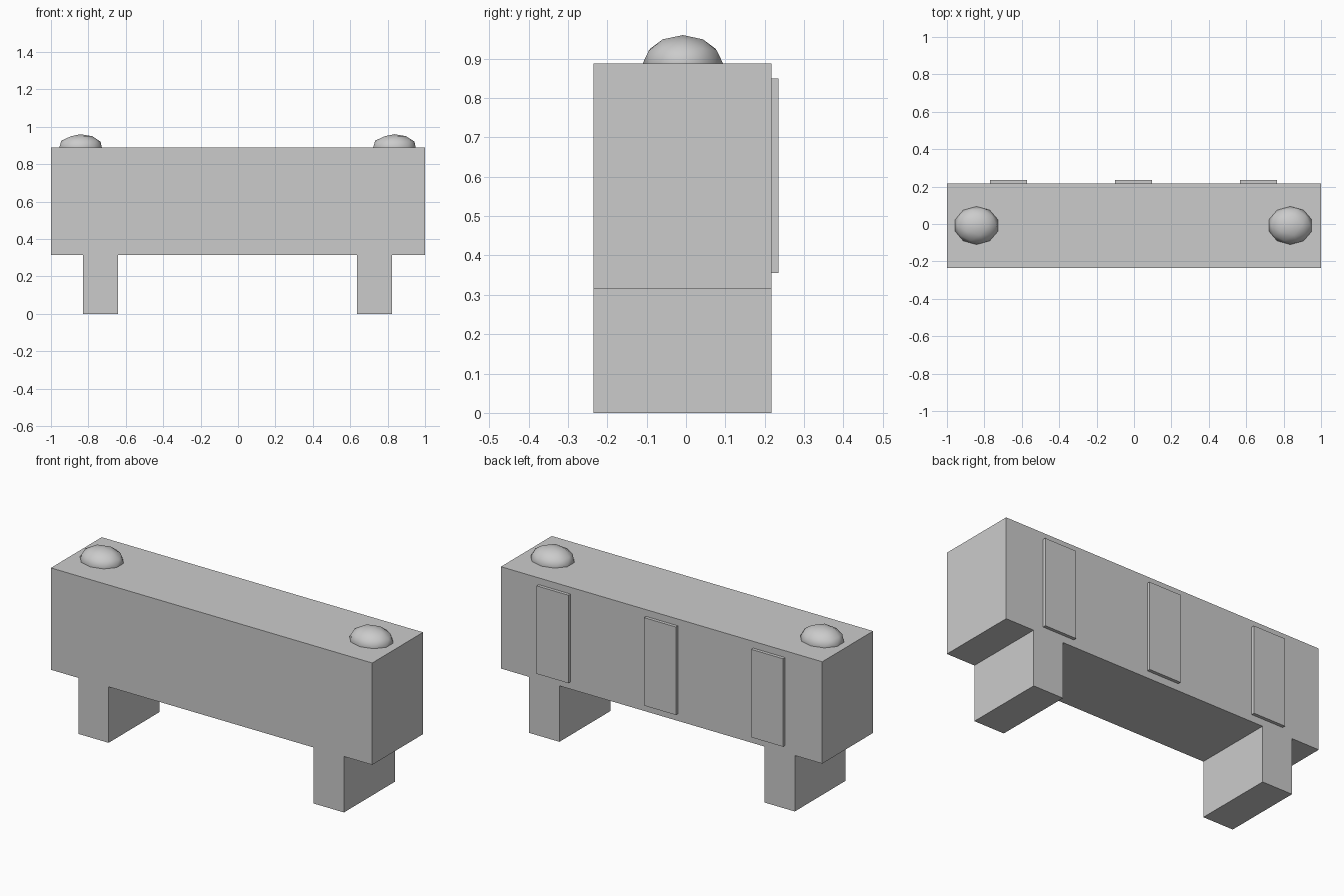
import bpy

if "Cube" in bpy.data.objects:
    bpy.data.objects.remove(bpy.data.objects["Cube"])

BACK, FRONT = 0.217, -0.235      # body depth limits
BASE, TOP = 0.315, 0.888         # body height limits


def box(name, x0, x1, y0, y1, z0, z1):
    bpy.ops.mesh.primitive_cube_add(size=1, location=((x0 + x1) / 2, (y0 + y1) / 2, (z0 + z1) / 2))
    ob = bpy.context.object
    ob.name = name
    ob.scale = (x1 - x0, y1 - y0, z1 - z0)
    bpy.ops.object.transform_apply(location=False, rotation=False, scale=True)
    return ob


def dome(name, x):
    # squashed low-poly ball, half sunk into the top
    bpy.ops.mesh.primitive_ico_sphere_add(subdivisions=2, radius=1, location=(x, -0.008, TOP))
    ob = bpy.context.object
    ob.name = name
    ob.scale = (0.12, 0.102, 0.072)
    bpy.ops.object.transform_apply(location=False, rotation=False, scale=True)
    bpy.ops.object.shade_smooth()


# main block
box("body", -1, 1, FRONT, BACK, BASE, TOP)

# full-depth legs and top domes, one per end
for side, leg_x, dome_x in (("left", -0.735, -0.842), ("right", 0.73, 0.836)):
    box(side + "_leg", leg_x - 0.094, leg_x + 0.094, FRONT, BACK, 0, BASE)
    dome(side + "_dome", dome_x)

# thin raised panels on the back
for i, x in enumerate((-0.67, -0.002, 0.666)):
    box(f"back_panel_{i + 1}", x - 0.099, x + 0.099, BACK - 0.02, 0.235, 0.355, 0.85)
